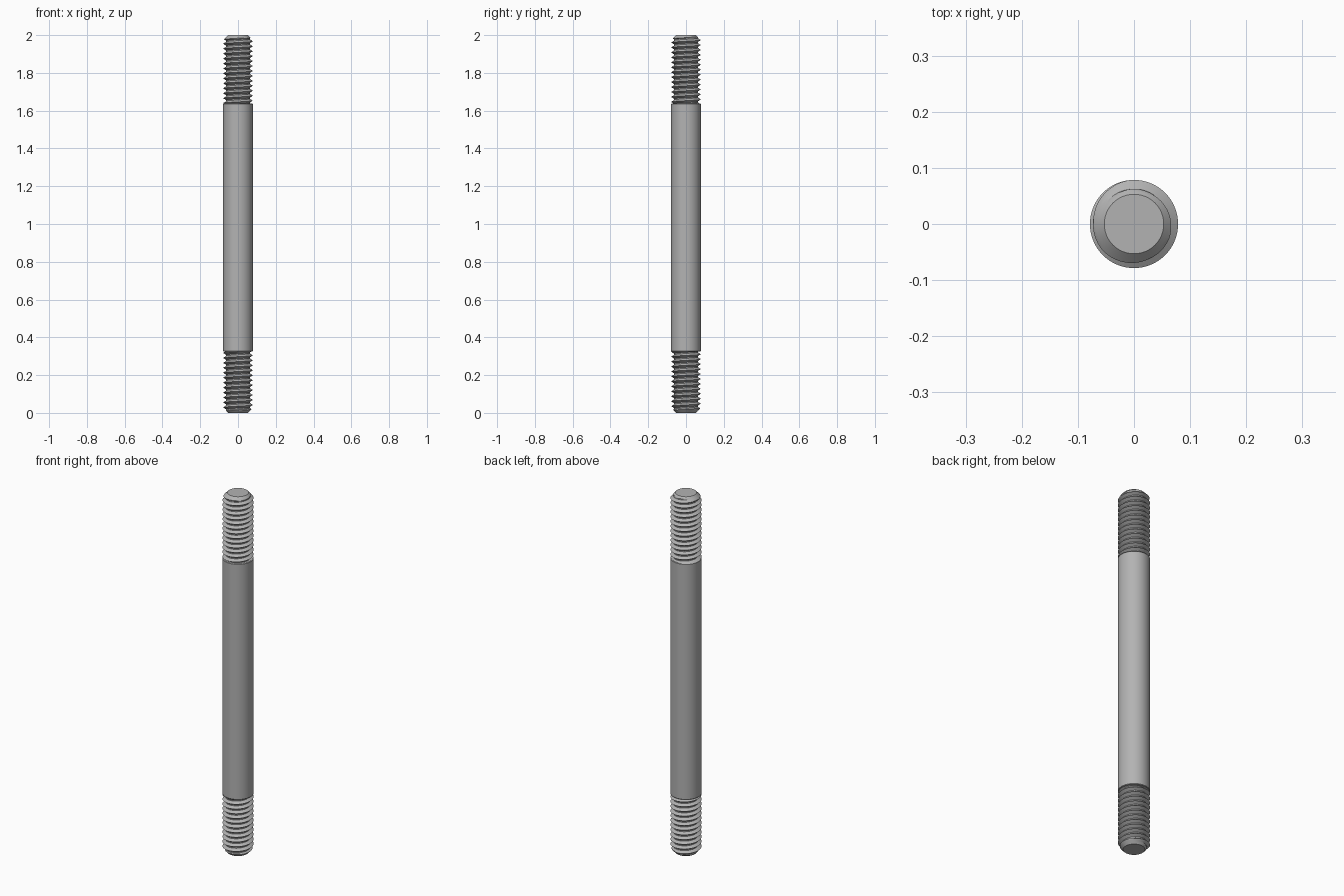
import bpy, bmesh, math

cube = bpy.data.objects.get("Cube")
if cube:
    bpy.data.objects.remove(cube)

SEGS = 64
MAJOR, MINOR, TIP = 0.0785, 0.0625, 0.053
PITCH = 0.0262
SHANK_LOW, SHANK_HIGH, LENGTH = 0.324, 1.638, 2.0

steel = bpy.data.materials.new("grey_steel")
steel.use_nodes = True
colour = (0.45, 0.45, 0.45, 1)
steel.diffuse_color = colour
steel.node_tree.nodes["Principled BSDF"].inputs["Base Color"].default_value = colour


def finish(name, bm, angle):
    bmesh.ops.remove_doubles(bm, verts=bm.verts, dist=0.00002)
    bmesh.ops.dissolve_degenerate(bm, edges=bm.edges, dist=0.00001)
    bmesh.ops.recalc_face_normals(bm, faces=bm.faces)
    mesh = bpy.data.meshes.new(name)
    bm.to_mesh(mesh)
    bm.free()
    mesh.materials.append(steel)
    obj = bpy.data.objects.new(name, mesh)
    bpy.context.collection.objects.link(obj)
    bpy.ops.object.select_all(action='DESELECT')
    obj.select_set(True)
    bpy.context.view_layer.objects.active = obj
    bpy.ops.object.shade_smooth_by_angle(angle=math.radians(angle))


def lathe(name, profile):
    """Turn a radius/height profile around the z axis."""
    bm = bmesh.new()
    rings = [[bm.verts.new((r * math.cos(a), r * math.sin(a), z))
              for a in (math.tau * i / SEGS for i in range(SEGS))]
             for r, z in profile]
    for low, high in zip(rings, rings[1:]):
        for i in range(SEGS):
            j = (i + 1) % SEGS
            bm.faces.new((low[i], low[j], high[j], high[i]))
    bm.faces.new(rings[0][::-1])
    bm.faces.new(rings[-1])
    finish(name, bm, 30)


# One turn of the thread: fraction of pitch, fraction of depth
TURN = [(0, 0), (0.22, 0), (0.35, 0.333), (0.48, 0.667),
        (0.61, 1), (0.74, 0.667), (0.87, 0.333)]


def thread(name, z_low, z_high, tip_z):
    """Helical thread, cut by a 45 degree chamfer at its tip."""
    bm = bmesh.new()
    turns = math.ceil((z_high - z_low) / PITCH) + 2
    columns = []
    for i in range(SEGS + 1):
        a = math.tau * i / SEGS
        column = []
        for t in range(-2, turns):
            for step, depth in TURN:
                z = z_low + PITCH * (t + step + i / SEGS)
                z = min(max(z, z_low), z_high)
                r = MINOR + (MAJOR - MINOR) * depth
                r = min(r, TIP + abs(tip_z - z))
                column.append(bm.verts.new((r * math.cos(a), r * math.sin(a), z)))
        columns.append(column)
    for left, right in zip(columns, columns[1:]):
        for k in range(len(left) - 1):
            bm.faces.new((left[k], right[k], right[k + 1], left[k + 1]))
    # Flat end of the tip
    bmesh.ops.remove_doubles(bm, verts=bm.verts, dist=0.00002)
    bm.faces.new([bm.verts.new((TIP * math.cos(math.tau * i / SEGS),
                                TIP * math.sin(math.tau * i / SEGS), tip_z))
                  for i in range(SEGS)])
    finish(name, bm, 30)


# Plain shank with slightly broken edges
EDGE = 0.003
lathe("shank", [(MAJOR - EDGE, SHANK_LOW), (MAJOR, SHANK_LOW + EDGE),
                (MAJOR, SHANK_HIGH - EDGE), (MAJOR - EDGE, SHANK_HIGH)])

# Threaded ends
thread("lower_thread", 0, SHANK_LOW + 0.001, 0)
thread("upper_thread", SHANK_HIGH - 0.001, LENGTH, LENGTH)
